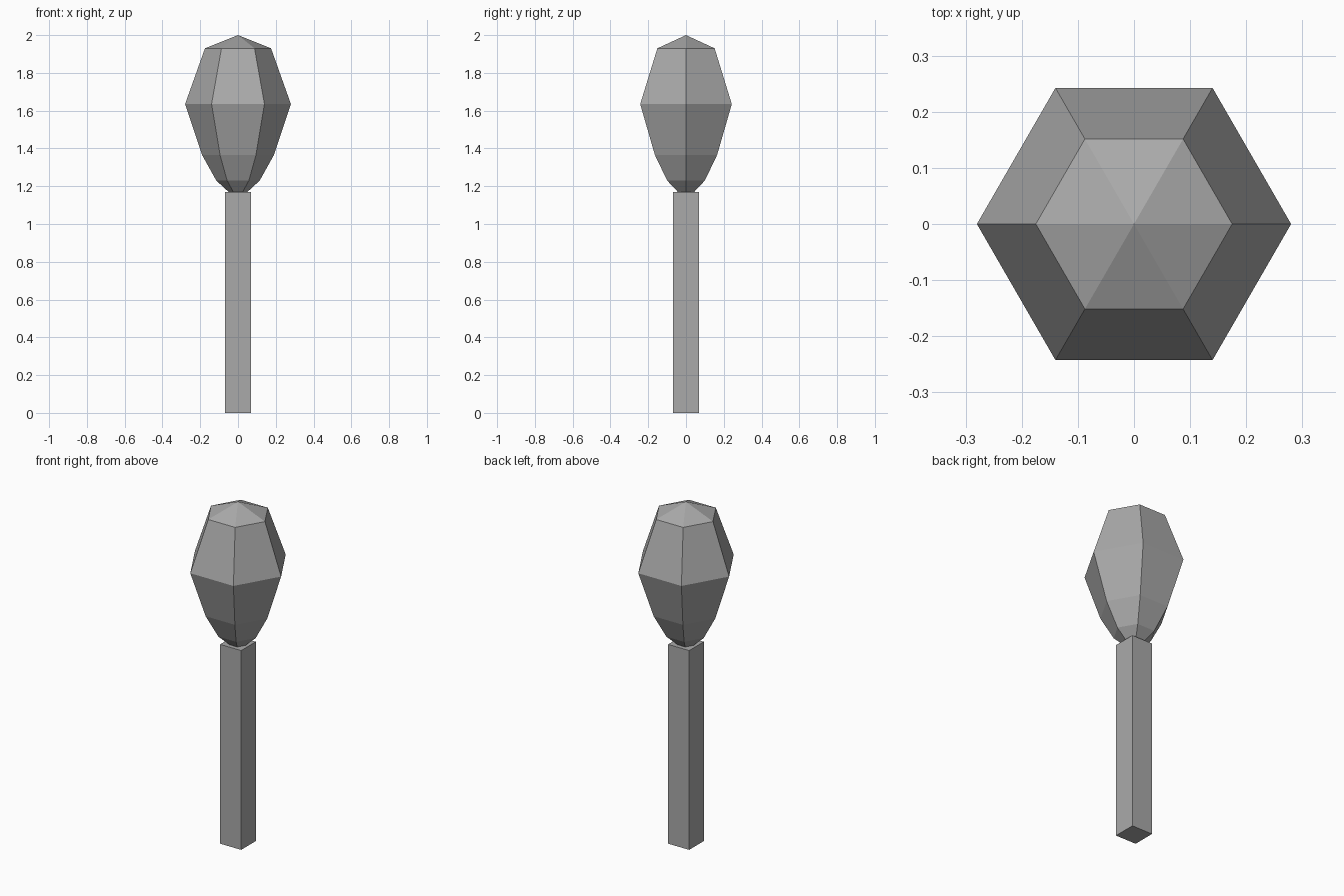
import bpy
import bmesh
from math import cos, sin, pi

cube = bpy.data.objects.get("Cube")
if cube:
    bpy.data.objects.remove(cube, do_unlink=True)

SIDES = 6
POST_HALF, POST_TOP = 0.068, 1.17

# Single matte grey
grey = bpy.data.materials.new("stone_grey")
grey.use_nodes = True
colour = (0.4, 0.4, 0.4, 1)
grey.diffuse_color = colour
grey.node_tree.nodes["Principled BSDF"].inputs["Base Color"].default_value = colour


def add_part(name, bm):
    bmesh.ops.recalc_face_normals(bm, faces=bm.faces[:])
    mesh = bpy.data.meshes.new(name)
    bm.to_mesh(mesh)
    bm.free()
    mesh.materials.append(grey)
    obj = bpy.data.objects.new(name, mesh)
    bpy.context.collection.objects.link(obj)
    return obj


# Square post
bm = bmesh.new()
bmesh.ops.create_cube(bm, size=1)
bmesh.ops.scale(bm, vec=(2 * POST_HALF, 2 * POST_HALF, POST_TOP), verts=bm.verts[:])
bmesh.ops.translate(bm, vec=(0, 0, POST_TOP / 2), verts=bm.verts[:])
add_part("post", bm)

# Six-sided bulb from a radius/height profile, closed by a low point on top
profile = [(0.05, POST_TOP), (0.115, 1.23), (0.19, 1.365), (0.28, 1.635), (0.175, 1.93)]
bm = bmesh.new()
rings = [[bm.verts.new((r * cos(2 * pi * i / SIDES), r * sin(2 * pi * i / SIDES), z))
          for i in range(SIDES)] for r, z in profile]
tip = bm.verts.new((0, 0, 2))
bm.faces.new(rings[0])
for i in range(SIDES):
    j = (i + 1) % SIDES
    for low, high in zip(rings, rings[1:]):
        bm.faces.new((low[i], low[j], high[j], high[i]))
    bm.faces.new((rings[-1][i], rings[-1][j], tip))
add_part("bulb_head", bm)
